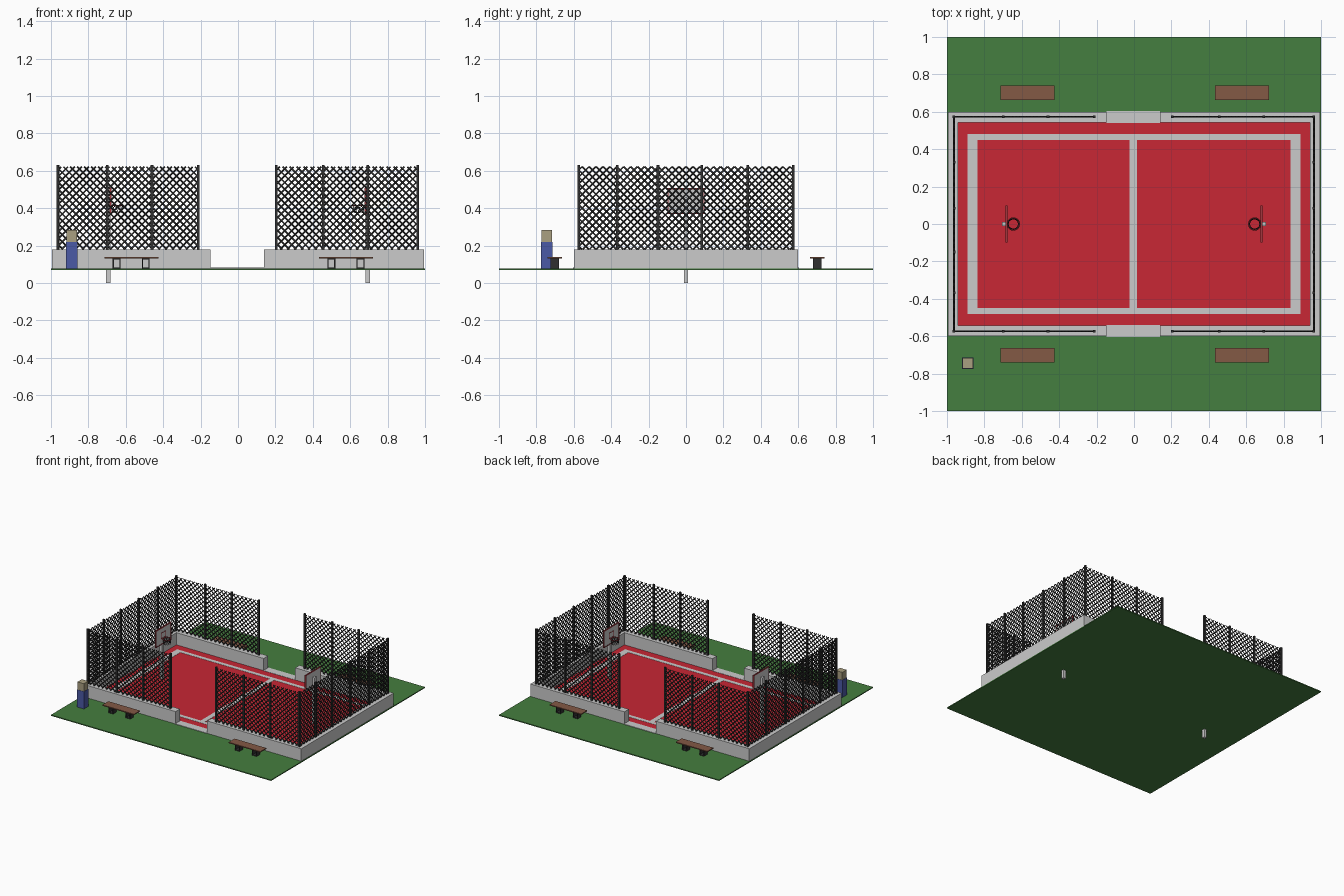
import bpy, math

if "Cube" in bpy.data.objects:
    bpy.data.objects.remove(bpy.data.objects["Cube"])

def mat(name, c):
    m = bpy.data.materials.new(name)
    m.diffuse_color = (*c, 1)
    m.use_nodes = True
    m.node_tree.nodes["Principled BSDF"].inputs["Base Color"].default_value = m.diffuse_color
    return m

GREEN = mat("grass", (0.06, 0.21, 0.05))
RED = mat("court_red", (0.58, 0.02, 0.035))
BROWN = mat("wood", (0.23, 0.1, 0.06))
DARK = mat("dark_metal", (0.03, 0.03, 0.03))
BLUE = mat("bin_blue", (0.07, 0.1, 0.38))
TAN = mat("bin_tan", (0.4, 0.35, 0.22))
FRAME = mat("frame_red", (0.35, 0.04, 0.05))

def box(name, x0, x1, y0, y1, z0, z1, m=None):
    x0, x1 = sorted((x0, x1))
    y0, y1 = sorted((y0, y1))
    v = [(x, y, z) for z in (z0, z1) for x, y in ((x0, y0), (x1, y0), (x1, y1), (x0, y1))]
    f = [(3, 2, 1, 0), (4, 5, 6, 7), (0, 1, 5, 4), (1, 2, 6, 5), (2, 3, 7, 6), (3, 0, 4, 7)]
    me = bpy.data.meshes.new(name)
    me.from_pydata(v, [], f)
    ob = bpy.data.objects.new(name, me)
    bpy.context.collection.objects.link(ob)
    if m:
        me.materials.append(m)
    return ob

def wires(name, lines, r, m):
    # thin four-sided bars along each polyline
    cu = bpy.data.curves.new(name, 'CURVE')
    cu.dimensions = '3D'
    cu.bevel_depth = r
    cu.bevel_resolution = 0
    cu.use_fill_caps = True
    for pts in lines:
        s = cu.splines.new('POLY')
        s.points.add(len(pts) - 1)
        for p, q in zip(s.points, pts):
            p.co = (*q, 1)
    cu.materials.append(m)
    ob = bpy.data.objects.new(name, cu)
    bpy.context.collection.objects.link(ob)
    return ob

def fence(name, a, b, place, z0=0.18, z1=0.622, step=0.037):
    # crossing diagonals clipped to the rectangle a..b by z0..z1
    w, h = b - a, z1 - z0
    lines = []
    k = -h + step / 2
    while k < w:
        t0, t1 = max(0, -k), min(h, w - k)
        if t1 - t0 > 0.004:
            lines.append([place(a + k + t, z0 + t) for t in (t0, t1)])
            lines.append([place(b - k - t, z0 + t) for t in (t0, t1)])
        k += step
    wires(name, lines, 0.0045, DARK)

# ground and court
box("grass_base", -1, 1, -1, 1, 0.07, 0.078, GREEN)
box("court_floor", -0.945, 0.945, -0.55, 0.55, 0.076, 0.080, RED)
LZ = (0.079, 0.0815)
for s in (-1, 1):
    box("end_line", s * 0.838, s * 0.89, -0.48, 0.48, *LZ)
    box("side_line", -0.838, 0.838, s * 0.448, s * 0.48, *LZ)
box("centre_line", -0.025, 0.015, -0.448, 0.448, *LZ)

# low walls with an opening on each long side
for s in (-1, 1):
    box("end_wall", s * 0.94, s * 0.995, -0.6, 0.6, 0.075, 0.18)
    for x0, x1 in ((-0.94, -0.147), (0.14, 0.94)):
        box("side_wall", x0, x1, s * 0.543, s * 0.6, 0.075, 0.18)
    box("threshold", -0.147, 0.14, s * 0.54, s * 0.605, 0.075, 0.082)

# fence posts and mesh
def post(x, y):
    box("fence_post", x - 0.007, x + 0.007, y - 0.007, y + 0.007, 0.17, 0.632, DARK)

for s in (-1, 1):
    y = s * 0.574
    for x in (-0.964, -0.70, -0.46, -0.212, 0.205, 0.455, 0.694, 0.961):
        post(x, y)
    for yy in (-0.367, -0.15, 0.085, 0.33):
        post(s * 0.962, yy)
    fence("side_fence_left", -0.964, -0.212, lambda u, z: (u, y, z))
    fence("side_fence_right", 0.205, 0.961, lambda u, z: (u, y, z))
    fence("end_fence", -0.574, 0.574, lambda u, z: (s * 0.962, u, z))

# basketball hoops
def frame(name, s, x0, x1, hy, z0, z1, t, m):
    for e in (-1, 1):
        box(name, s * x0, s * x1, e * (hy - t), e * hy, z0, z1, m)
    for a, b in ((z0, z0 + t), (z1 - t, z1)):
        box(name, s * x0, s * x1, -hy + t, hy - t, a, b, m)

for s in (-1, 1):
    box("hoop_pole", s * 0.681, s * 0.705, -0.012, 0.012, 0, 0.46)
    box("backboard", s * 0.678, s * 0.684, -0.094, 0.094, 0.374, 0.502)
    frame("backboard_frame", s, 0.676, 0.686, 0.1, 0.368, 0.508, 0.007, FRAME)
    frame("target_frame", s, 0.676, 0.679, 0.032, 0.415, 0.465, 0.005, FRAME)
    cx = s * 0.645
    bpy.ops.mesh.primitive_torus_add(location=(cx, 0, 0.414), major_radius=0.032,
                                     minor_radius=0.0035, major_segments=20, minor_segments=6)
    ring = bpy.context.object
    ring.name = "hoop_ring"
    ring.data.materials.append(FRAME)
    lines = []
    for i in range(12):
        for d in (-1, 1):
            pts = []
            for j in range(4):
                a = (i + d * j * 0.5) * math.tau / 12
                r = 0.031 - 0.002 * j
                pts.append((cx + r * math.cos(a), r * math.sin(a), 0.413 - 0.013 * j))
            lines.append(pts)
    wires("hoop_net", lines, 0.0015, DARK)

# benches with hollow box legs
for s in (-1, 1):
    for x in (-0.57, 0.578):
        box("bench_seat", x - 0.144, x + 0.144, s * 0.664, s * 0.741, 0.13, 0.138, BROWN)
        for lx in (x - 0.079, x + 0.077):
            ya, yb = s * 0.68, s * 0.724
            for e in (-1, 1):
                box("bench_leg", lx + e * 0.015, lx + e * 0.021, ya, yb, 0.078, 0.13, DARK)
            box("bench_leg_foot", lx - 0.015, lx + 0.015, ya, yb, 0.078, 0.084, DARK)
            box("bench_leg_top", lx - 0.015, lx + 0.015, ya, yb, 0.125, 0.13, DARK)

# litter bin
box("bin_body", -0.92, -0.858, -0.775, -0.715, 0.076, 0.22, BLUE)
box("bin_lid", -0.918, -0.86, -0.773, -0.717, 0.22, 0.284, TAN)
